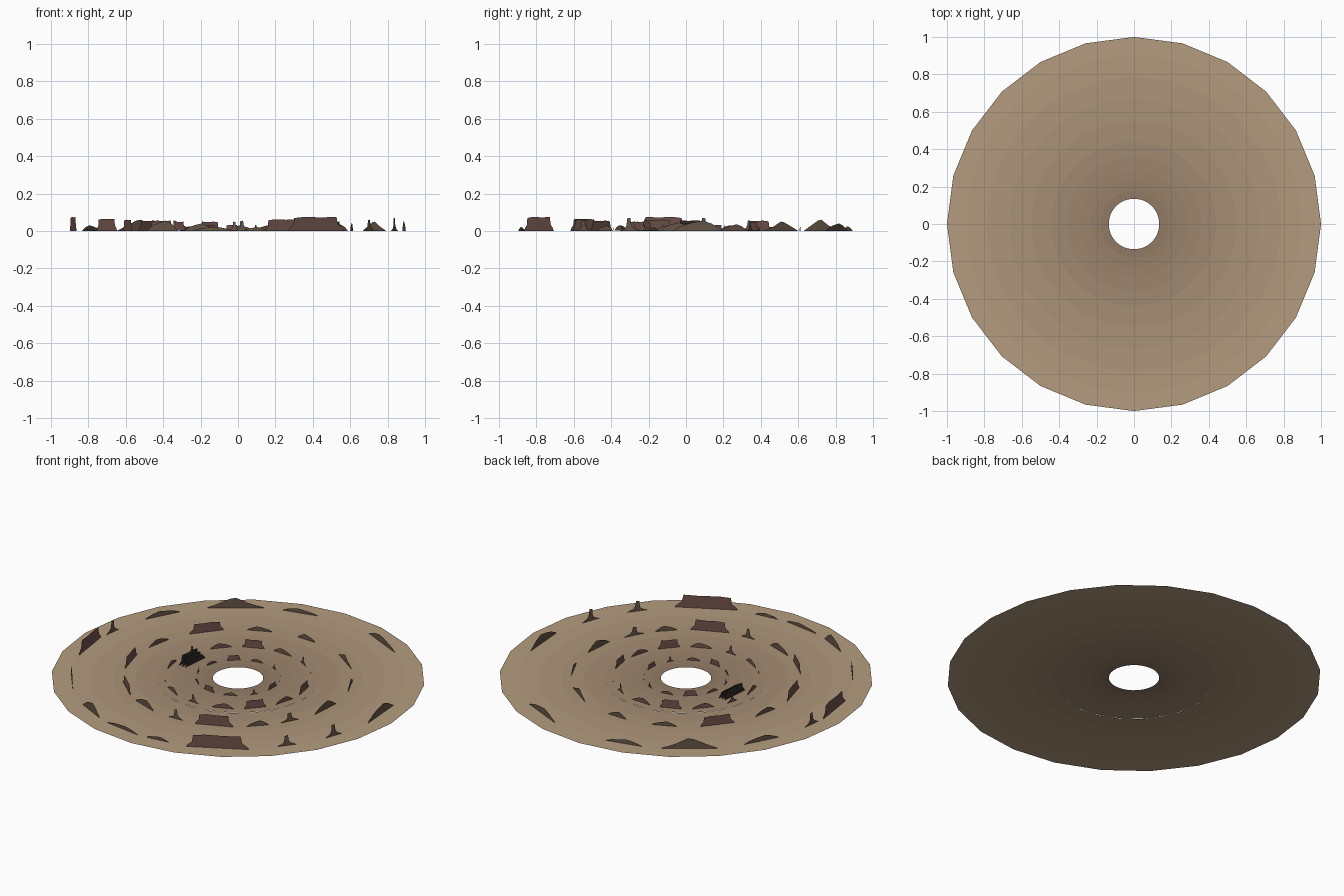
import bpy, math

if "Cube" in bpy.data.objects:
    bpy.data.objects.remove(bpy.data.objects["Cube"])


def material(name, rgb):
    m = bpy.data.materials.new(name)
    m.diffuse_color = (*rgb, 1)
    m.use_nodes = True
    m.node_tree.nodes["Principled BSDF"].inputs["Base Color"].default_value = m.diffuse_color
    return m


def mesh_object(name, verts, faces, mats, face_mats=None):
    me = bpy.data.meshes.new(name)
    me.from_pydata(verts, [], faces)
    for m in mats:
        me.materials.append(m)
    if face_mats:
        for p, i in zip(me.polygons, face_mats):
            p.material_index = i
    ob = bpy.data.objects.new(name, me)
    bpy.context.collection.objects.link(ob)
    return ob


def annulus(name, radii, sides, z, tint):
    # flat ring of ground, darker towards the middle
    verts = [(r * math.cos(2 * math.pi * i / sides), r * math.sin(2 * math.pi * i / sides), z)
             for r in radii for i in range(sides)]
    faces, idx, mats = [], [], []
    for k in range(len(radii) - 1):
        mats.append(material(f"{name}_{k}", tint((radii[k] + radii[k + 1]) / 2)))
        for i in range(sides):
            j = (i + 1) % sides
            faces.append((k * sides + i, (k + 1) * sides + i, (k + 1) * sides + j, k * sides + j))
            idx.append(k)
    return mesh_object(name, verts, faces, mats, idx)


def sand(r):
    t = min(1, max(0, (r - 0.135) / 0.8)) ** 0.7
    a, b = (0.27, 0.185, 0.12), (0.46, 0.335, 0.215)
    return tuple(p + (q - p) * t for p, q in zip(a, b))


# Ground: outer plain and the slightly raised inner plain with its open middle
annulus("outer_ground", [0.44, 0.55, 0.67, 0.79, 0.9, 1.0], 24, 0.0, sand)
annulus("inner_ground", [0.135, 0.18, 0.23, 0.29, 0.36, 0.44], 48, 0.002, sand)

red = material("red_rock", (0.16, 0.085, 0.07))
brown = material("brown_rock", (0.13, 0.09, 0.06))
dark = material("dark_rock", (0.03, 0.025, 0.02))

# Silhouettes as (fraction of width, fraction of height)
SHAPES = {
    "mesa": [(-.5, 0), (-.46, .25), (-.41, .4), (-.39, .92), (-.2, 1), (.1, .96),
             (.36, 1), (.39, .45), (.45, .25), (.5, 0)],
    "spire": [(-.5, 0), (-.25, .15), (-.13, .4), (-.1, .95), (.06, 1), (.12, .45),
              (.25, .18), (.5, 0)],
    "peak": [(-.5, 0), (-.22, .5), (-.02, 1), (.08, .92), (.5, 0)],
    "ridge": [(-.5, 0), (-.3, .55), (-.12, .8), (.1, 1), (.28, .7), (.5, 0)],
}


def card(name, shape, r, deg, w, h, mat, base=0.0):
    a = math.radians(deg)
    c, s = math.cos(a), math.sin(a)
    verts = [(r * c - u * w * s, r * s + u * w * c, base + v * h) for u, v in SHAPES[shape]]
    return mesh_object(name, verts, [tuple(range(len(verts)))], [mat])


# Rings of upright rock cards: (shape, angle, width, height)
RINGS = [
    ("far", 0.89, 0.0, [
        ("mesa", -62, .34, .075), ("spire", -38, .11, .06), ("spire", -20, .11, .07),
        ("ridge", 4, .27, .055), ("peak", 35, .22, .05), ("ridge", 65, .28, .04),
        ("ridge", 103, .21, .025), ("peak", 126, .31, .06), ("ridge", 152, .21, .03),
        ("spire", 174, .11, .07), ("mesa", 188, .26, .075), ("mesa", 218, .18, .065),
        ("ridge", 243, .19, .055), ("ridge", 261, .23, .022), ("ridge", 276, .14, .02)]),
    ("middle", 0.61, 0.0, [
        ("mesa", -67, .21, .062), ("ridge", -45, .12, .03), ("spire", -28, .12, .05),
        ("ridge", -5, .18, .045), ("ridge", 25, .16, .035), ("peak", 55, .2, .04),
        ("ridge", 88, .12, .03), ("ridge", 114, .14, .025), ("mesa", 141, .19, .055),
        ("ridge", 169, .15, .03), ("mesa", 195, .19, .06), ("mesa", 228, .18, .055),
        ("ridge", 250, .17, .04), ("spire", 272, .09, .055)]),
]
for name, r, base, cards in RINGS:
    for i, (shape, deg, w, h) in enumerate(cards):
        card(f"{name}_{shape}_{i}", shape, r, deg, w, h,
             red if shape == "mesa" else brown, base)

# Two small inner rings repeat the same silhouettes
kinds = ["mesa", "ridge", "spire", "ridge"]
for name, r, n, start, w, h in (("near", 0.39, 14, 10, .12, .038), ("inner", 0.225, 11, 0, .075, .024)):
    for i in range(n):
        k = kinds[i % 4]
        card(f"{name}_{k}_{i}", k, r, start + i * 360 / n,
             w * (0.6 if k == "spire" else 1), h * (1.25 if k in ("mesa", "spire") else 0.75), red, 0.002)

# Dark layered outcrop beside the inner plain
for i in range(3):
    card(f"dark_outcrop_{i}", "mesa", 0.3 + i * 0.02, 175, .17, .03 + .012 * i, dark, 0.002)
